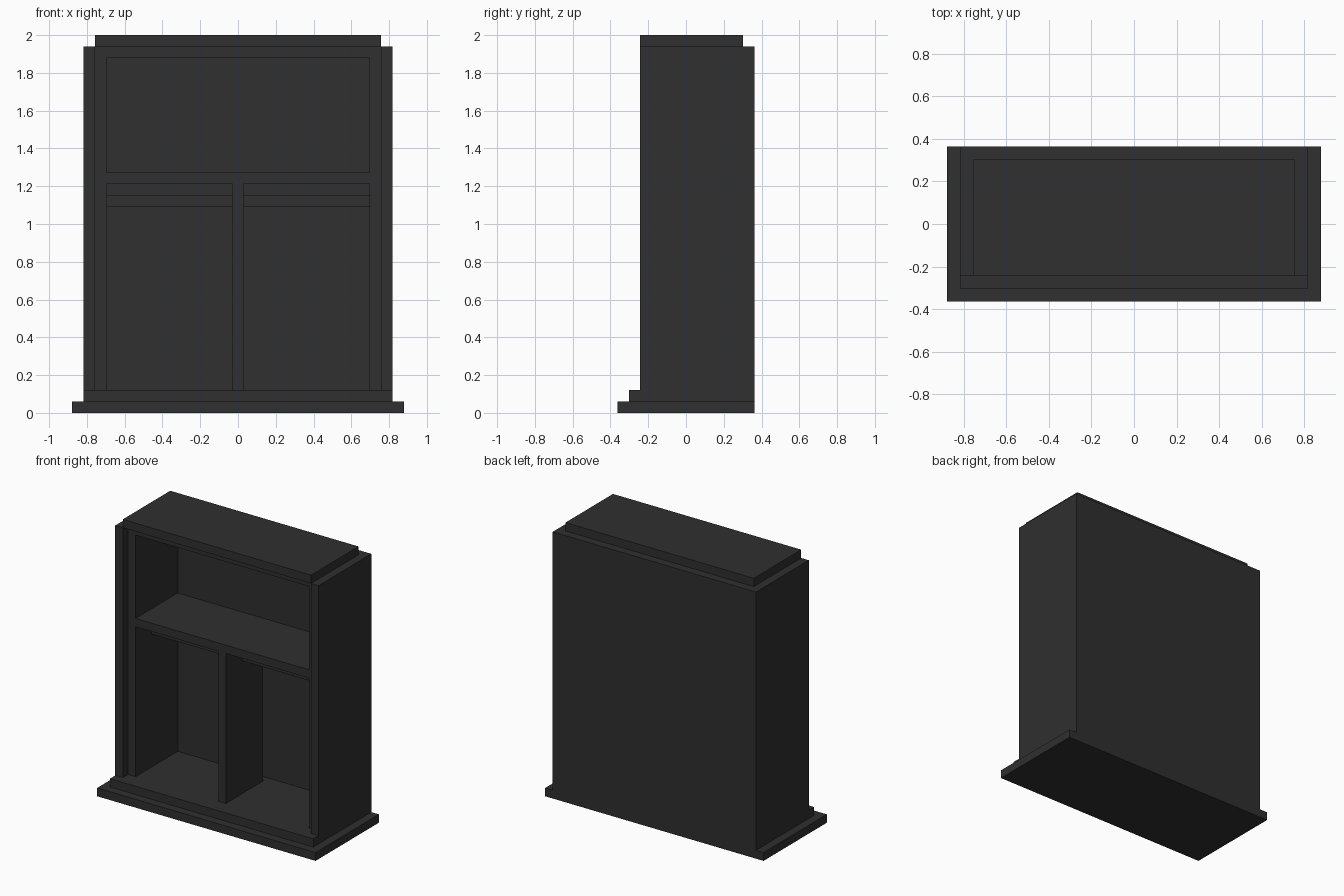
import bpy, bmesh

if "Cube" in bpy.data.objects:
    bpy.data.objects.remove(bpy.data.objects["Cube"])

U = 2 / 33  # every board sits on a grid of this size

mat = bpy.data.materials.new("charcoal")
mat.diffuse_color = (0.029, 0.029, 0.029, 1)
mat.use_nodes = True
mat.node_tree.nodes["Principled BSDF"].inputs["Base Color"].default_value = mat.diffuse_color


def box(name, x, y, z, mirror=False):
    """Box from (min, max) ranges in grid units; optionally mirrored across x."""
    bm = bmesh.new()
    for s in ((1, -1) if mirror else (1,)):
        vs = bmesh.ops.create_cube(bm, size=1)["verts"]
        for v in vs:
            v.co = [U * ((a + b) / 2 + c * (b - a))
                    for c, (a, b) in zip(v.co, (x, y, z))]
            v.co.x *= s
    bmesh.ops.recalc_face_normals(bm, faces=bm.faces)
    me = bpy.data.meshes.new(name)
    bm.to_mesh(me)
    bm.free()
    me.materials.append(mat)
    ob = bpy.data.objects.new(name, me)
    bpy.context.collection.objects.link(ob)
    return ob


# stepped base
box("base", (-14.5, 14.5), (-6, 6), (0, 1))
box("plinth", (-13.5, 13.5), (-5, 6), (1, 2))

# carcass
box("side_panels", (12.5, 13.5), (-4, 6), (2, 32), mirror=True)
box("inner_side_panels", (11.5, 12.5), (-3, 5), (2, 32), mirror=True)
box("back_panel", (-12.5, 12.5), (5, 6), (2, 32))
box("ceiling", (-11.5, 11.5), (-3, 5), (31, 32))
box("top_cap", (-12.5, 12.5), (-4, 5), (32, 33))

# shelf, divider and hanging rails
box("shelf", (-11.5, 11.5), (-3, 5), (20, 21))
box("divider", (-0.5, 0.5), (-3, 4), (2, 20))
box("hanging_rails", (0.5, 11.5), (0, 1), (18, 19), mirror=True)
